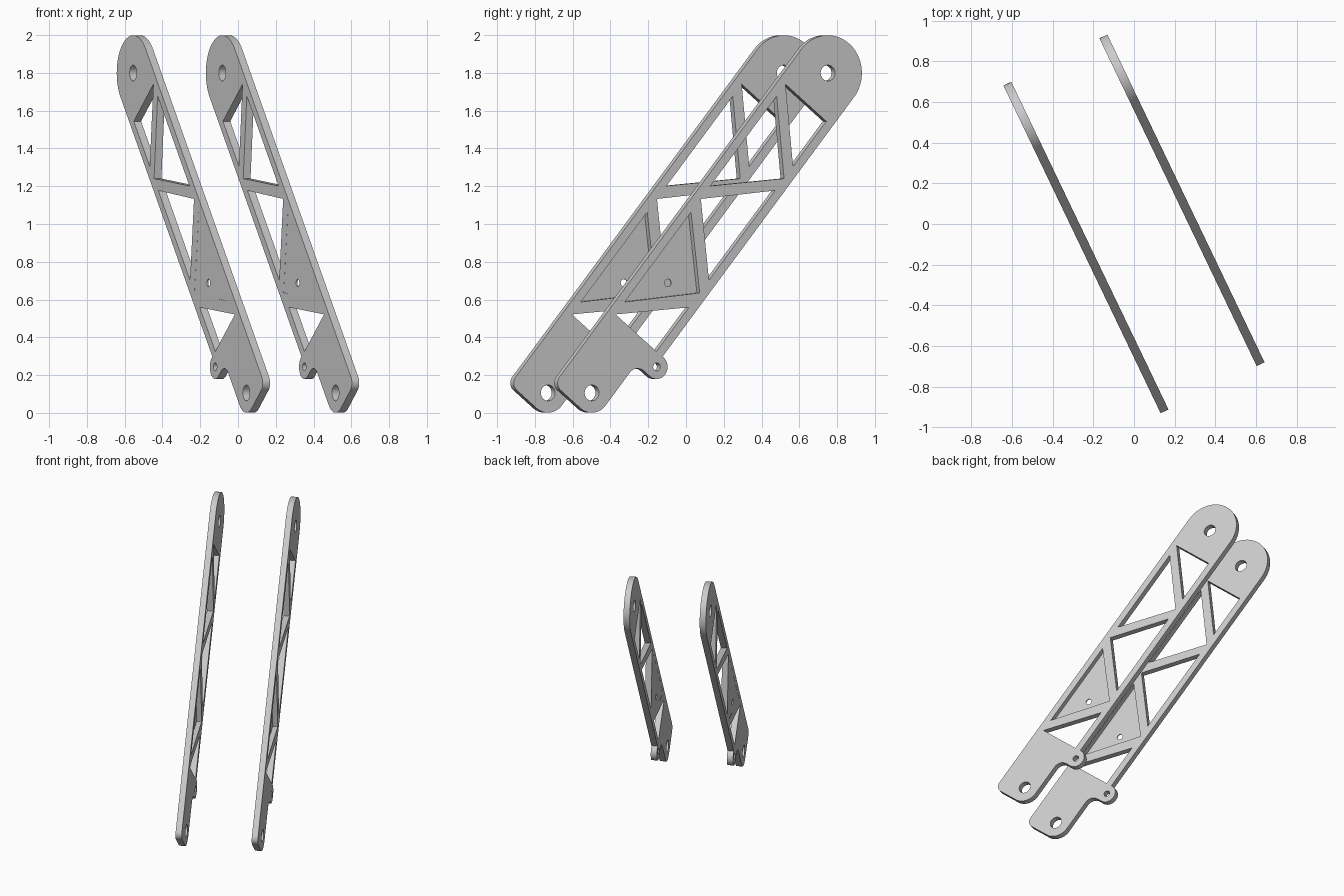
import bpy, bmesh
from math import sin, cos, pi, radians
from mathutils import Matrix, Vector

if "Cube" in bpy.data.objects:
    bpy.data.objects.remove(bpy.data.objects["Cube"])

THICK = 0.043
LENGTH = 2.188      # lower pivot to upper pivot
HALF = 0.2          # half width of the arm
RAIL = 0.155        # inner edge of the side rails
LEAN = radians(50.7)

metal = bpy.data.materials.new("plain_grey")
metal.use_nodes = True
grey = (0.6, 0.6, 0.6, 1)
metal.diffuse_color = grey
metal.node_tree.nodes["Principled BSDF"].inputs["Base Color"].default_value = grey


def arc(cx, cy, r, start, end, n=16):
    """Points on an arc, angles in degrees."""
    angles = [radians(start + (end - start) * i / n) for i in range(n + 1)]
    return [(cx + r * cos(a), cy + r * sin(a)) for a in angles]


def circle(cx, cy, r):
    return arc(cx, cy, r, 0, 360, 32)[:-1]


def flat_plate(name, loops, thick, shift=0.0):
    """Extruded sheet: first loop is the outline, the others are cut out."""
    curve = bpy.data.curves.new(name + "_profile", "CURVE")
    curve.dimensions = "2D"
    curve.fill_mode = "BOTH"
    curve.extrude = thick / 2
    for loop in loops:
        spline = curve.splines.new("POLY")
        spline.points.add(len(loop) - 1)
        for point, (x, y) in zip(spline.points, loop):
            point.co = (x, y, 0, 1)
        spline.use_cyclic_u = True
    temp = bpy.data.objects.new(name + "_profile", curve)
    bpy.context.scene.collection.objects.link(temp)
    bpy.context.view_layer.update()
    graph = bpy.context.evaluated_depsgraph_get()
    mesh = bpy.data.meshes.new_from_object(temp.evaluated_get(graph))
    bpy.data.objects.remove(temp)
    bm = bmesh.new()
    bm.from_mesh(mesh)
    bmesh.ops.remove_doubles(bm, verts=bm.verts, dist=0.0001)
    bmesh.ops.translate(bm, verts=bm.verts, vec=(0, 0, shift))
    bmesh.ops.recalc_face_normals(bm, faces=bm.faces)
    bm.to_mesh(mesh)
    bm.free()
    mesh.name = name
    mesh.materials.clear()
    mesh.materials.append(metal)
    mesh.shade_smooth()
    mesh.set_sharp_from_angle(angle=radians(30))
    return mesh


# Arm outline: pivot corner, side lug, round head, square foot corner
FOOT = 0.105
LUG = (0.348, -0.208)
outline = (arc(0, 0, FOOT, 180, 270)
           + arc(0.224, -FOOT - 0.06, 0.06, 90, 0, 10)
           + arc(*LUG, 0.064, 180, 367)
           + arc(LENGTH, 0, HALF, -90, 90, 32)
           + arc(0.05 - FOOT, HALF - 0.05, 0.05, 90, 180, 10))

# Triangular openings between the rails and the zigzag struts
windows = [
    [(1.985, RAIL), (1.985, -RAIL), (1.676, -RAIL)],
    [(1.903, RAIL), (1.593, -RAIL), (1.289, RAIL)],
    [(1.2, RAIL), (1.511, -RAIL), (0.897, -RAIL)],
    [(0.41, RAIL), (0.712, -RAIL), (0.41, -RAIL)],
]
pocket = [(1.109, RAIL), (0.811, -RAIL), (0.495, RAIL)]
holes = [circle(0, 0, 0.042), circle(LENGTH, 0, 0.042), circle(*LUG, 0.021)]

arm = flat_plate("arm", [outline, pocket] + windows + holes, THICK)
# Thin web closing the pocket on its inner side
WEB = 0.008
web = flat_plate("web", [pocket, circle(0.744, 0.01, 0.02)], WEB,
                 (WEB - THICK) / 2 + 0.0005)

# Place the pair side by side, leaning back
along = Vector((-0.4326, 0.9016, 0)).normalized()
up = Vector((0, 0, 1))
s_axis = along * cos(LEAN) + up * sin(LEAN)
t_axis = -along * sin(LEAN) + up * cos(LEAN)
n_axis = s_axis.cross(t_axis)
turn = Matrix((s_axis, t_axis, n_axis)).transposed().to_4x4()
for side, sign in (("left", 1), ("right", -1)):
    origin = Vector((0.236, 0.116, 0)) * sign - along * 0.692 + up * 0.106
    for part, mesh in (("arm", arm), ("web", web)):
        obj = bpy.data.objects.new(side + "_" + part, mesh)
        bpy.context.scene.collection.objects.link(obj)
        obj.matrix_world = Matrix.Translation(origin) @ turn
